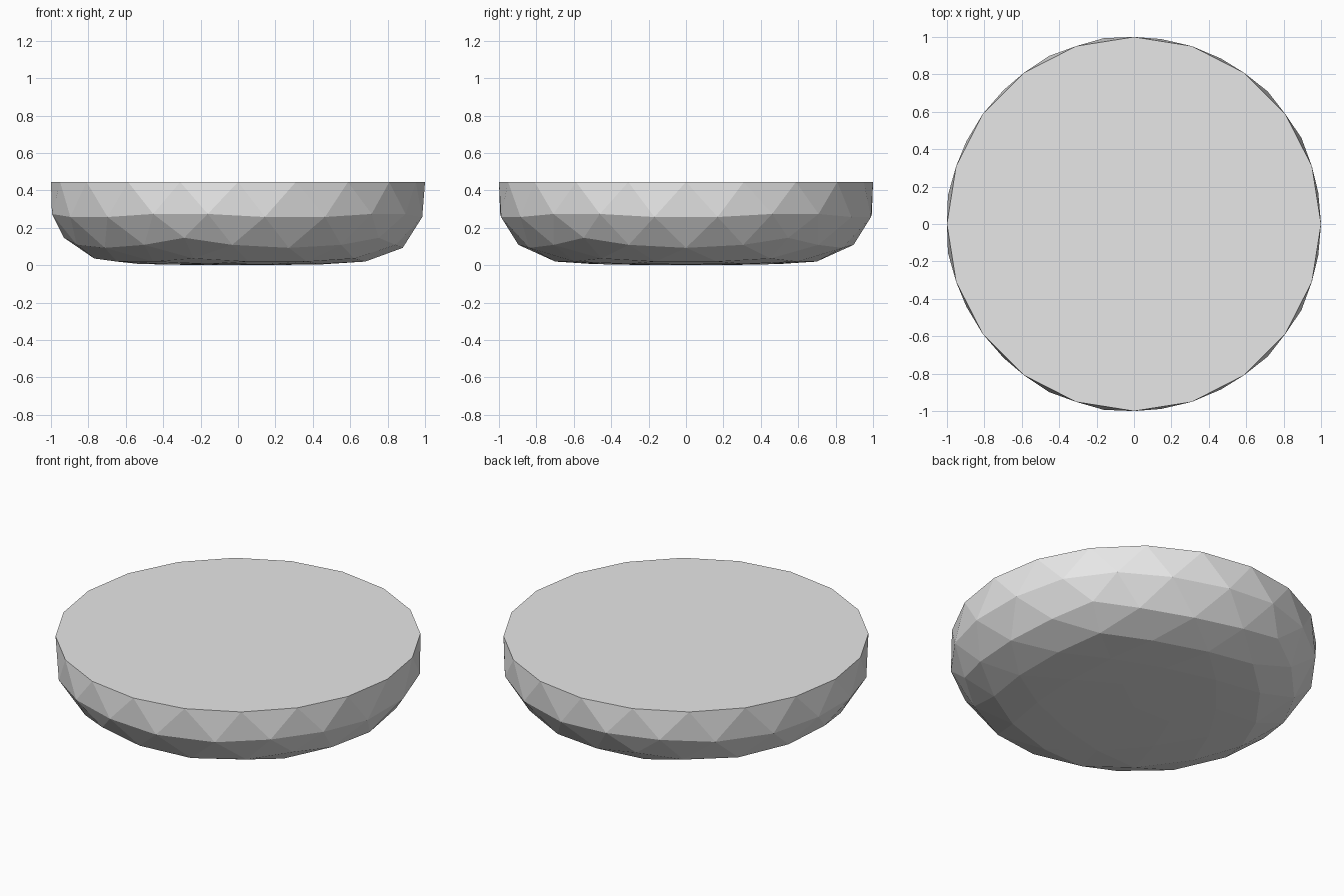
import bpy, bmesh

cube = bpy.data.objects.get("Cube")
if cube:
    bpy.data.objects.remove(cube, do_unlink=True)

HEIGHT = 0.445
# sphere depth below the equator -> (flattened depth, radial scale)
PROFILE = [(0.0, 0.0, 1.0), (0.25, 0.17, 1.04), (0.45, 0.30, 1.04),
           (0.53, 0.355, 1.035), (0.66, 0.41, 1.02), (0.72, 0.425, 1.015),
           (0.85, 0.438, 1.01), (1.0, HEIGHT, 1.0)]


def reshape(depth):
    for (a, da, ra), (b, db, rb) in zip(PROFILE, PROFILE[1:]):
        if depth <= b:
            t = (depth - a) / (b - a)
            return da + (db - da) * t, ra + (rb - ra) * t
    return PROFILE[-1][1:]


# Single plain grey
grey = bpy.data.materials.new("plain_grey")
grey.use_nodes = True
colour = (0.8, 0.8, 0.8, 1)
grey.diffuse_color = colour
grey.node_tree.nodes["Principled BSDF"].inputs["Base Color"].default_value = colour

# Faceted bowl: lower half of an icosphere
bm = bmesh.new()
bmesh.ops.create_icosphere(bm, subdivisions=3, radius=1)
upper = [v for v in bm.verts if v.co.z > 0.001]
bmesh.ops.delete(bm, geom=upper, context='VERTS')

# Flat lid across the equator
rim = [e for e in bm.edges if e.is_boundary]
bmesh.ops.contextual_create(bm, geom=rim)

# Flatten the underside and bulge the wall
for v in bm.verts:
    depth, scale = reshape(min(1, max(0, -v.co.z)))
    v.co = (v.co.x * scale, v.co.y * scale, HEIGHT - depth)
bmesh.ops.recalc_face_normals(bm, faces=bm.faces)

mesh = bpy.data.meshes.new("faceted_dome")
bm.to_mesh(mesh)
bm.free()
mesh.materials.append(grey)
dome = bpy.data.objects.new("faceted_dome", mesh)
bpy.context.collection.objects.link(dome)
